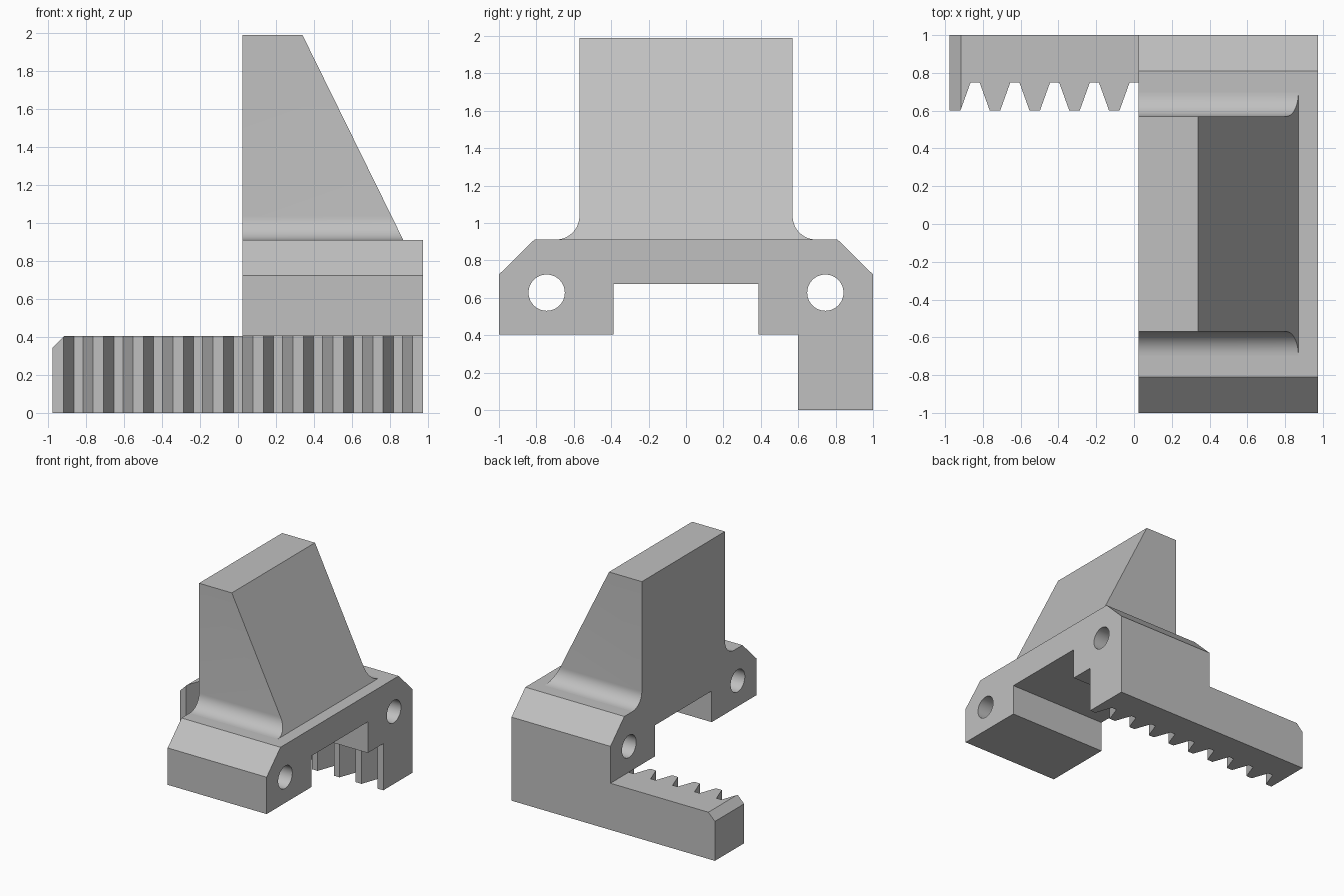
import bpy
import bmesh
from math import cos, sin, pi, radians
from mathutils import Vector

cube = bpy.data.objects.get("Cube")
if cube:
    bpy.data.objects.remove(cube, do_unlink=True)

grey = bpy.data.materials.new("plain grey")
grey.use_nodes = True
colour = (0.53, 0.53, 0.53, 1)
grey.diffuse_color = colour
grey.node_tree.nodes["Principled BSDF"].inputs["Base Color"].default_value = colour

X0, X1 = 0.025, 0.975      # block ends
DECK, TOP = 0.912, 1.99    # deck height and tower height


def prism(name, outline, direction, cuts=()):
    """Extrude a closed outline, then trim it with (point, normal) planes."""
    bm = bmesh.new()
    face = bm.faces.new([bm.verts.new(p) for p in outline])
    new = bmesh.ops.extrude_face_region(bm, geom=[face])["geom"]
    verts = [v for v in new if isinstance(v, bmesh.types.BMVert)]
    bmesh.ops.translate(bm, verts=verts, vec=direction)
    for point, normal in cuts:
        geom = bm.verts[:] + bm.edges[:] + bm.faces[:]
        cut = bmesh.ops.bisect_plane(bm, geom=geom, plane_co=point,
                                     plane_no=normal, clear_outer=True)["geom_cut"]
        edges = [e for e in cut if isinstance(e, bmesh.types.BMEdge)]
        bmesh.ops.contextual_create(bm, geom=edges)
    bmesh.ops.recalc_face_normals(bm, faces=bm.faces[:])
    mesh = bpy.data.meshes.new(name)
    bm.to_mesh(mesh)
    bm.free()
    mesh.materials.append(grey)
    obj = bpy.data.objects.new(name, mesh)
    bpy.context.collection.objects.link(obj)
    return obj


def smooth(obj):
    bpy.ops.object.select_all(action="DESELECT")
    obj.select_set(True)
    bpy.context.view_layer.objects.active = obj
    bpy.ops.object.shade_smooth_by_angle(angle=radians(30))


def mirrored(half, x):
    """Mirror a half outline of (y, z) points into a full one at x."""
    points = half + [(-y, z) for y, z in reversed(half)]
    return [Vector((x, y, z)) for y, z in points]


# Chamfered bridge block with a slot underneath
half = [(0.388, 0.675), (0.388, 0.405), (1, 0.405), (1, 0.725), (0.81, DECK)]
block = prism("bridge_block", mirrored(half, X0), (X1 - X0, 0, 0))

# Two round holes through the block
for side, name in ((-1, "front_hole_cutter"), (1, "back_hole_cutter")):
    ring = [Vector((X0 - 0.1, side * 0.745 + 0.097 * cos(a), 0.628 + 0.097 * sin(a)))
            for a in (2 * pi * i / 48 for i in range(48))]
    cutter = prism(name, ring, (X1 - X0 + 0.2, 0, 0))
    cutter.hide_render = True
    bpy.context.view_layer.objects.active = block
    mod = block.modifiers.new(name, "BOOLEAN")
    mod.operation, mod.solver, mod.object = "DIFFERENCE", "EXACT", cutter
    bpy.ops.object.modifier_apply(modifier=mod.name)
    bpy.data.objects.remove(cutter, do_unlink=True)
smooth(block)

# Tower with filleted feet, trimmed by the sloping plane
R, HALF_WIDTH = 0.125, 0.57
fillet = [(HALF_WIDTH + R - R * sin(a), DECK + R - R * cos(a))
          for a in (pi / 2 * i / 12 for i in range(13))]
run, rise = 0.87 - 0.34, TOP - DECK
tower = prism("tower", mirrored(fillet + [(HALF_WIDTH, TOP)], X0), (X1 - X0, 0, 0),
              [((0.87, 0, DECK), (rise, 0, run))])
smooth(tower)

# Toothed rack with a chamfered free end
PITCH, FLANK, TIP, ROOT = 0.2105, 0.054, 0.6, 0.75
outline = [(X1, 1), (-0.978, 1), (-0.978, TIP)]
for i in range(9):
    x = -0.919 + i * PITCH
    outline += [(x, TIP), (x + FLANK, ROOT),
                (x + PITCH - 0.055 - FLANK, ROOT), (x + PITCH - 0.055, TIP)]
outline.append((X1, TIP))
prism("toothed_rack", [Vector((x, y, 0)) for x, y in outline], (0, 0, 0.405),
      [((-0.978, 0, 0.342), (-1, 0, 1))])
